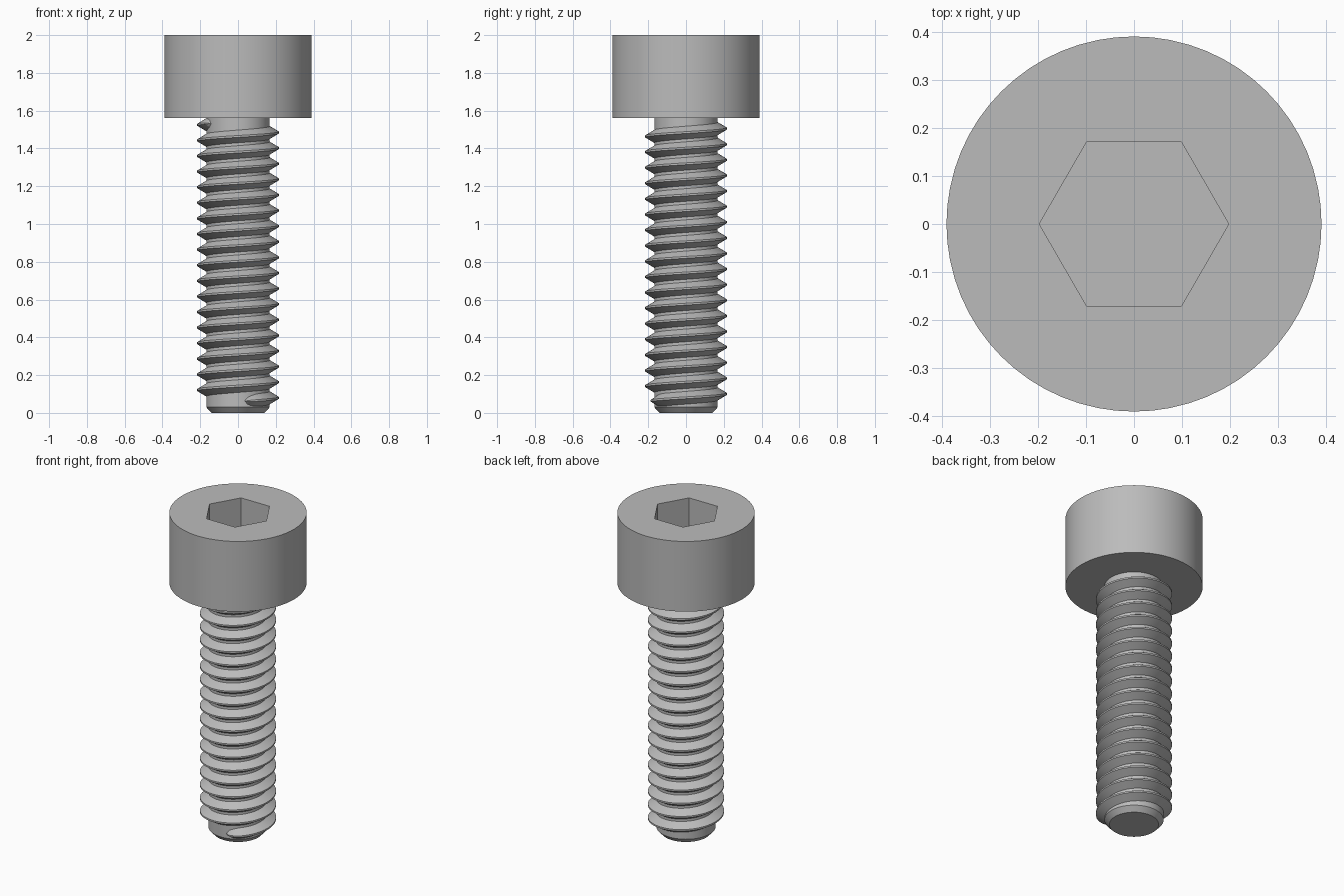
import bpy, bmesh, math

if "Cube" in bpy.data.objects:
    bpy.data.objects.remove(bpy.data.objects["Cube"], do_unlink=True)

HEAD_R, HEAD_BASE, TOP = 0.39, 1.56, 2.0
SOCKET_R, SOCKET_FLOOR = 0.197, 1.76
ROOT_R, CREST_R, PITCH = 0.168, 0.216, 0.0826

steel = bpy.data.materials.new("grey steel")
steel.use_nodes = True
steel.diffuse_color = (0.5, 0.5, 0.5, 1)
steel.node_tree.nodes["Principled BSDF"].inputs["Base Color"].default_value = (0.5, 0.5, 0.5, 1)


def ring(bm, radius, z, sides):
    """Closed loop of edges around the z axis."""
    angles = [math.tau * i / sides for i in range(sides)]
    verts = [bm.verts.new((radius * math.cos(a), radius * math.sin(a), z)) for a in angles]
    return [bm.edges.new((verts[i - 1], verts[i])) for i in range(sides)]


def finish(bm, name):
    bmesh.ops.recalc_face_normals(bm, faces=bm.faces)
    mesh = bpy.data.meshes.new(name)
    bm.to_mesh(mesh)
    bm.free()
    obj = bpy.data.objects.new(name, mesh)
    bpy.context.collection.objects.link(obj)
    mesh.materials.append(steel)
    bpy.ops.object.select_all(action="DESELECT")
    obj.select_set(True)
    bpy.context.view_layer.objects.active = obj
    bpy.ops.object.shade_smooth_by_angle(angle=math.radians(25))
    return obj


# Cylindrical head with a hexagonal socket
bm = bmesh.new()
base = ring(bm, HEAD_R, HEAD_BASE, 64)
rim = ring(bm, HEAD_R, TOP, 64)
mouth = ring(bm, SOCKET_R, TOP, 6)
floor = ring(bm, SOCKET_R, SOCKET_FLOOR, 6)
bmesh.ops.bridge_loops(bm, edges=base + rim)
bmesh.ops.bridge_loops(bm, edges=mouth + floor)
bmesh.ops.triangle_fill(bm, edges=rim + mouth, use_beauty=True)
for cap in (base, floor):
    bmesh.ops.edgeloop_fill(bm, edges=cap)
finish(bm, "socket_head")

# Plain core of the shank with a chamfered tip
bm = bmesh.new()
loops = [ring(bm, r, z, 64) for r, z in ((0.14, 0), (ROOT_R, 0.03), (ROOT_R, HEAD_BASE))]
for lower, upper in zip(loops, loops[1:]):
    bmesh.ops.bridge_loops(bm, edges=lower + upper)
for cap in (loops[0], loops[-1]):
    bmesh.ops.edgeloop_fill(bm, edges=cap)
finish(bm, "shank_core")

# Right-handed helical thread that fades into the core at both ends
bm = bmesh.new()
START, END = math.radians(-78), math.tau * 17 + math.radians(212)
FADE = math.radians(32)
STEPS = 64 * 18
previous = None
for i in range(STEPS + 1):
    a = START + (END - START) * i / STEPS
    t = min(1, (a - START) / FADE, (END - a) / FADE)
    size = max(0.02, math.sqrt(max(0, t * (2 - t))))
    z = 0.08 + PITCH * a / math.tau
    crest = ROOT_R + (CREST_R - ROOT_R) * size
    profile = ((ROOT_R - 0.004, -0.036), (crest, -0.005), (crest, 0.005), (ROOT_R - 0.004, 0.036))
    section = [bm.verts.new((r * math.cos(a), r * math.sin(a), z + dz * size))
               for r, dz in profile]
    if previous:
        for j in range(4):
            k = (j + 1) % 4
            bm.faces.new((previous[j], previous[k], section[k], section[j]))
    if i in (0, STEPS):
        bm.faces.new(section)
    previous = section
finish(bm, "thread")
